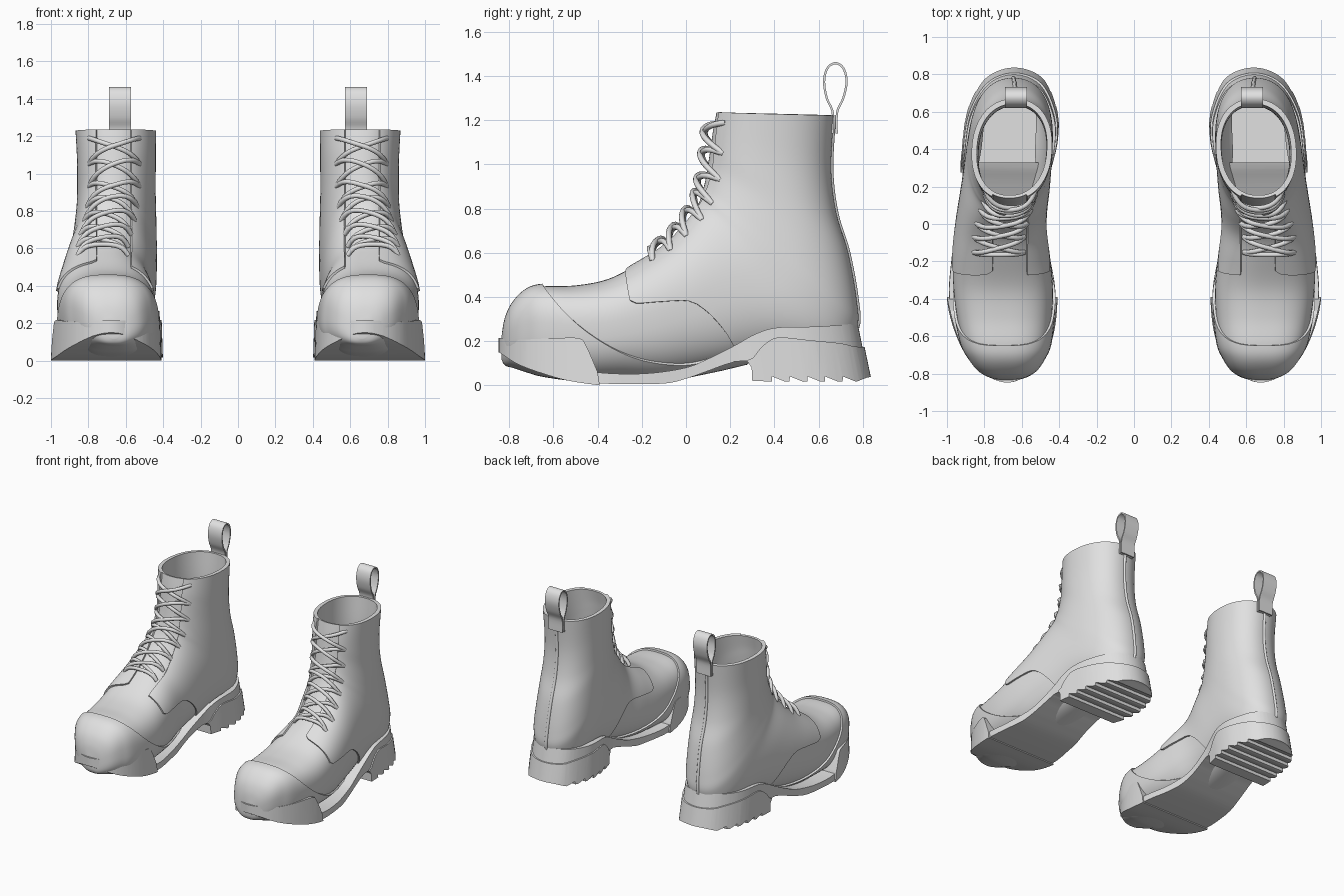
import bpy, bmesh, math
from mathutils import Vector

if "Cube" in bpy.data.objects:
    bpy.data.objects.remove(bpy.data.objects["Cube"])

GREY = bpy.data.materials.new("light grey")
GREY.diffuse_color = (0.75, 0.75, 0.75, 1)
GREY.use_nodes = True
GREY.node_tree.nodes["Principled BSDF"].inputs["Base Color"].default_value = GREY.diffuse_color


# ---------- helpers ----------
def spline(P, n, closed=False):
    m, out = len(P), []
    for i in range(m if closed else m - 1):
        quad = [P[(i + k) % m] if closed else P[min(max(i + k, 0), m - 1)] for k in (-1, 0, 1, 2)]
        for s in range(n):
            t = s / n
            out.append(tuple(0.5 * (2*b + (c-a)*t + (2*a-5*b+4*c-d)*t*t + (3*b-a-3*c+d)*t**3)
                             for a, b, c, d in zip(*quad)))
    return out if closed else out + [tuple(P[-1])]


def lin(keys, y):
    if y <= keys[0][0]:
        return keys[0][1]
    for (a, za), (b, zb) in zip(keys, keys[1:]):
        if y <= b:
            return za + (zb - za) * (y - a) / (b - a)
    return keys[-1][1]


def link(name, data):
    ob = bpy.data.objects.new(name, data)
    bpy.context.scene.collection.objects.link(ob)
    return ob


def from_bm(name, bm):
    me = bpy.data.meshes.new(name)
    bm.to_mesh(me)
    bm.free()
    return link(name, me)


def bake(ob):
    dg = bpy.context.evaluated_depsgraph_get()
    me = bpy.data.meshes.new_from_object(ob.evaluated_get(dg))
    new = link("baked", me)
    name = ob.name
    bpy.data.objects.remove(ob)
    new.name = name
    return new


def finish(ob, angle=35):
    """Single grey, smooth shading, mirrored to the other boot."""
    ob.data.materials.clear()
    ob.data.materials.append(GREY)
    bpy.ops.object.select_all(action='DESELECT')
    ob.select_set(True)
    bpy.context.view_layer.objects.active = ob
    bpy.ops.object.shade_smooth_by_angle(angle=math.radians(angle))
    ob.modifiers.new("pair", 'MIRROR').use_axis = (True, False, False)
    return ob


def loft(rings, cap0=True, cap1=True):
    bm = bmesh.new()
    R = [[bm.verts.new(p) for p in r] for r in rings]
    n = len(R[0])
    for a, b in zip(R, R[1:]):
        for j in range(n):
            k = (j + 1) % n
            bm.faces.new((a[j], a[k], b[k], b[j]))
    if cap0:
        bm.faces.new(R[0][::-1])
    if cap1:
        bm.faces.new(R[-1])
    return bm


# ---------- upper: fan of sections from toe to collar ----------
# front/top point y z, back/bottom point y z, centre x, half width, roundness
KEYS = [(-.822, .22, -.822, .12, .675, .03, .8), (-.808, .30, -.81, .10, .675, .09, .75),
        (-.775, .37, -.775, .09, .677, .147, .72), (-.715, .428, -.715, .07, .68, .192, .72),
        (-.64, .448, -.64, .05, .684, .228, .72), (-.5, .452, -.48, .03, .692, .254, .74),
        (-.35, .482, -.3, .03, .70, .265, .78), (-.2, .56, -.1, .03, .708, .254, .82),
        (-.08, .64, .12, .07, .71, .232, .85), (.01, .745, .4, .13, .686, .225, .85),
        (.06, .83, .68, .14, .667, .218, .85), (.073, .875, .762, .26, .66, .213, .85),
        (.086, .92, .76, .39, .655, .208, .87), (.10, 1.0, .722, .60, .65, .2, .9),
        (.112, 1.08, .668, .78, .65, .197, .9), (.122, 1.15, .645, .98, .65, .198, .9),
        (.138, 1.235, .658, 1.222, .653, .203, .9)]
SEC = spline(KEYS, 6)
N = 72


def surf(sec, th):
    ty, tz, by, bz, cx, hw, p = sec
    c, s = math.cos(th), math.sin(th)
    C, S = math.copysign(abs(c) ** p, c), math.copysign(abs(s) ** p, s)
    return Vector((cx + hw*S + .013*C, (ty+by)/2 + (ty-by)/2*C, (tz+bz)/2 + (tz-bz)/2*C))


RINGS = [[surf(s, 2*math.pi*j/N) for j in range(N)] for s in SEC]


def upper_piece(name, keep, thick, offset):
    """Part of the upper where keep(co) > 0, cut cleanly along the line and thickened."""
    bm = loft(RINGS, cap1=False)
    val = {v: (keep(v.co) or 1e-6) for v in bm.verts}
    cuts = set()
    for e in list(bm.edges):
        a, b = e.verts
        if val[a] * val[b] < 0:
            fac = min(max(val[a] / (val[a] - val[b]), .01), .99)
            cuts.add(bmesh.utils.edge_split(e, a, fac)[1])
    for f in list(bm.faces):
        c = [v for v in f.verts if v in cuts]
        if len(c) == 2:
            bmesh.utils.face_split(f, c[0], c[1])
    drop = [f for f in bm.faces if sum(val.get(v, 0) for v in f.verts if v not in cuts) < 0]
    bmesh.ops.delete(bm, geom=drop, context='FACES')
    ob = from_bm(name, bm)
    m = ob.modifiers.new("thick", 'SOLIDIFY')
    m.thickness, m.offset = thick, offset
    return finish(bake(ob))


CAP_LINE = spline([(-.72, .6), (-.66, .465), (-.6, .385), (-.5, .285), (-.4, .21), (-.3, .155), (-.2, .12),
                   (-.1, .103), (0, .1), (.1, .12), (.2, .165), (.26, .17)], 4) + [(.3, .1), (.35, -1)]
QUARTER_LINE = [(-.3, .9)] + spline([(-.275, .56), (-.262, .42), (-.24, .372), (-.15, .375), (0, .383), (.06, .36),
                                     (.12, .31), (.18, .24), (.22, .17)], 4) + [(.26, .15), (.3, .2), (.9, .2)]

upper_piece("vamp_and_tongue", lambda p: max(.3 - p.y, p.z - .2), .016, -1)
upper_piece("toe_cap_and_rand", lambda p: lin(CAP_LINE, p.y) - p.z, .013, 1)
upper_piece("quarters", lambda p: min(p.z - lin(QUARTER_LINE, p.y),
                                      max(abs(p.x - .665) - .09, p.y - .45)), .012, 1)

# ---------- sole parts: side profile cut to the plan outline ----------
OUTLINE = spline([(.67, -.848), (.83, -.785), (.935, -.64), (1.0, -.42), (.99, -.2), (.958, 0), (.935, .2),
                  (.925, .38), (.89, .62), (.79, .79), (.64, .848), (.49, .79), (.41, .62), (.405, .45),
                  (.45, .25), (.47, .05), (.445, -.15), (.408, -.38), (.435, -.62), (.52, -.77)], 6, True)


def sole_block(name, profile, grow):
    def ring(z, sx, sy):
        return [(.68 + (x - .68) * (1 + grow/.28) * sx,
                 y * (1 + grow/.84) * (sy if y > 0 else 1), z) for x, y in OUTLINE]
    plan = from_bm("plan_cutter", loft([ring(-.05, 1, 1.008), ring(.35, .955, .91)]))
    bm = loft([[(x, y, z) for y, z in profile] for x in (.2, 1.2)])
    bmesh.ops.recalc_face_normals(bm, faces=bm.faces[:])
    ob = from_bm(name, bm)
    m = ob.modifiers.new("cut", 'BOOLEAN')
    m.operation, m.solver, m.object = 'INTERSECT', 'EXACT', plan
    ob = bake(ob)
    bpy.data.objects.remove(plan)
    return ob


SOLE = spline([(-.9, .19), (-.75, .097), (-.6, .047), (-.45, .014), (-.3, .006), (-.1, .008), (0, .03),
               (.1, .065), (.2, .1), (.3, .11), (.9, .11)], 4)
SOLE += spline([(.9, .285), (.78, .28), (.6, .266), (.42, .262), (.32, .235), (.22, .18), (.1, .12),
                (0, .08), (-.15, .056), (-.3, .052), (-.45, .065), (-.6, .1), (-.9, .205)], 4)
BUMPER = spline([(-.9, .175), (-.84, .145), (-.75, .09), (-.6, .038), (-.5, .015), (-.39, 0)], 4)
BUMPER += spline([(-.4, .06), (-.45, .175), (-.485, .213), (-.6, .213), (-.75, .207), (-.83, .213), (-.9, .215)], 4)
HEEL = [(.3, .02), (.297, .08), (.275, .112)]
HEEL += spline([(.305, .125), (.335, .165), (.38, .203), (.43, .217), (.55, .205), (.7, .19), (.77, .175), (.9, .168)], 4)
HEEL += [(.9, .05), (.82, .035)]
for y in (.77, .69, .61, .53, .45):                      # saw-tooth tread
    HEEL += [(y, .016), (y - .06, .04), (y - .061, .017)]

cavity = sole_block("cavity_cutter", [(.33, .046), (.9, .046), (.9, .34), (.33, .34)], -.05)
for name, prof, grow in (("midsole", SOLE, -.01), ("toe_bumper", BUMPER, 0), ("heel_block", HEEL, 0)):
    ob = sole_block(name, prof, grow)
    if name != "toe_bumper":                             # hollow under the shaft
        m = ob.modifiers.new("hollow", 'BOOLEAN')
        m.operation, m.solver, m.object = 'DIFFERENCE', 'EXACT', cavity
        ob = bake(ob)
    finish(ob, 30)
bpy.data.objects.remove(cavity)


# ---------- laces and back seam ----------
def tubes(name, paths, radius):
    cu = bpy.data.curves.new(name, 'CURVE')
    cu.dimensions, cu.bevel_depth, cu.bevel_resolution, cu.use_fill_caps = '3D', radius, 3, True
    for path in paths:
        sp = cu.splines.new('POLY')
        sp.points.add(len(path) - 1)
        for q, p in zip(sp.points, path):
            q.co = (*p, 1)
    return finish(bake(link(name, cu)), 60)


def row_u(z):
    return min(range(len(SEC)), key=lambda i: abs(SEC[i][1] - z))


def lace(u0, u1, side, extra):
    path = []
    for k in range(17):
        t = -1 + k / 8
        u = u0 + (u1 - u0) * (t + 1) / 2
        i = min(int(u), len(SEC) - 2)
        sec = [a + (b - a) * (u - i) for a, b in zip(SEC[i], SEC[i + 1])]
        a = .135 * abs(t)
        th = math.asin(min(1, (a / sec[5]) ** (1 / sec[6])))
        axis = Vector((0, sec[0] - sec[2], sec[1] - sec[3])).normalized()
        path.append(surf(sec, math.copysign(th, t * side)) + axis * (.006 + (.03 + extra) * (1 - t**6)))
    return path


rows = [row_u(z) for z in (.585, .645, .71, .785, .87, .97, 1.08, 1.19)]
paths = [lace(rows[0], rows[0], 1, 0)]
for a, b in zip(rows, rows[1:]):
    paths += [lace(a, b, 1, 0), lace(a, b, -1, .012)]
tubes("laces", paths, .013)
tubes("back_seam", [[surf(s, math.pi) + Vector((0, .011, 0)) for s in SEC[66:]]], .011)

# ---------- pull loop ----------
path = spline([(.662, 1.14), (.664, 1.235), (.637, 1.3), (.625, 1.375), (.64, 1.435), (.677, 1.458), (.712, 1.435),
               (.727, 1.375), (.712, 1.3), (.684, 1.235), (.682, 1.14)], 5)
bm = bmesh.new()
L, R = [[bm.verts.new((x, y, z)) for y, z in path] for x in (.572, .69)]
for i in range(len(path) - 1):
    bm.faces.new((L[i], R[i], R[i + 1], L[i + 1]))
ob = from_bm("pull_loop", bm)
m = ob.modifiers.new("thick", 'SOLIDIFY')
m.thickness, m.offset = .01, 0
finish(bake(ob))
